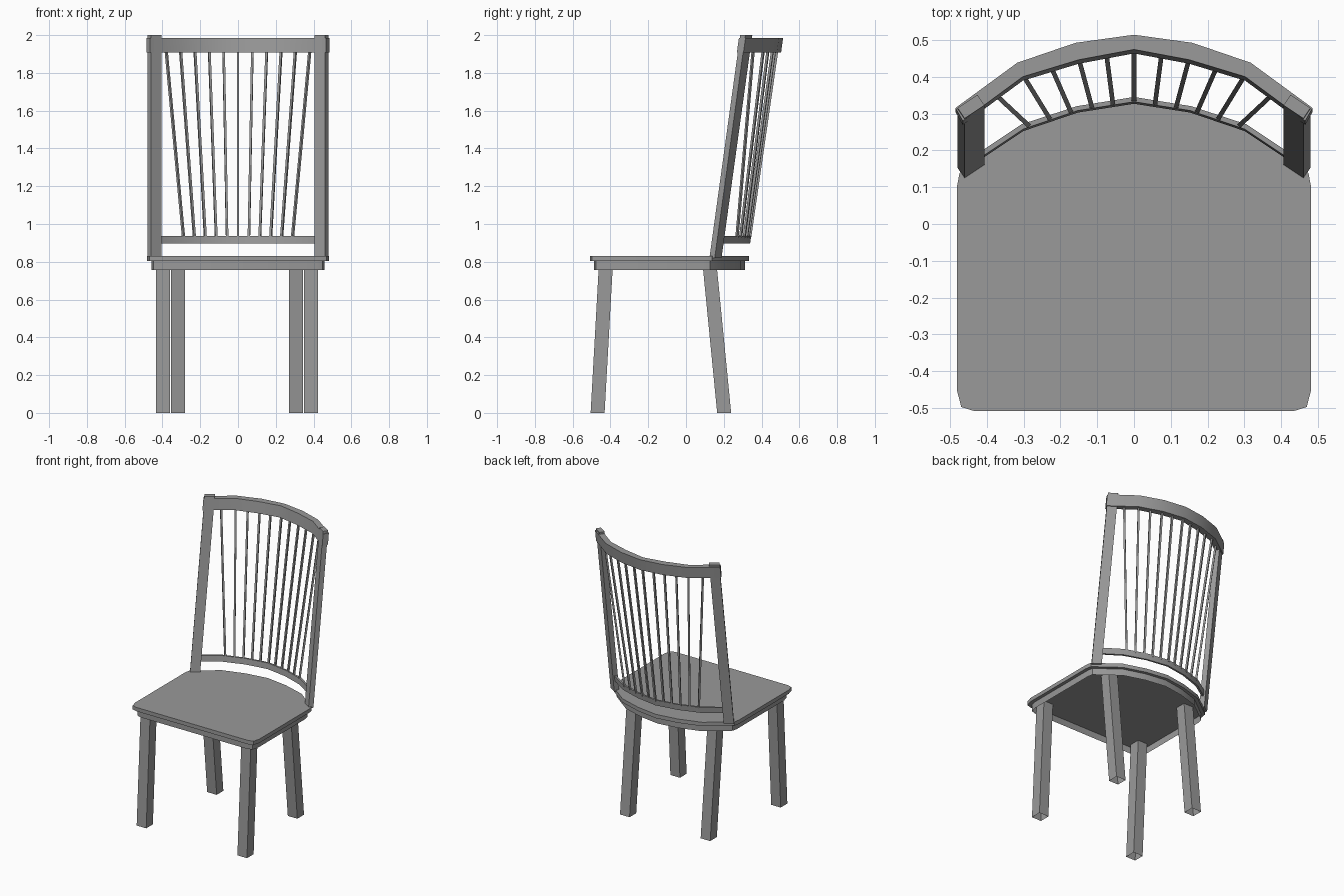
import bpy
import math
from mathutils import Vector

cube = bpy.data.objects.get("Cube")
if cube:
    bpy.data.objects.remove(cube, do_unlink=True)

# One plain grey for the whole chair
GREY = (0.32, 0.32, 0.32, 1)
grey = bpy.data.materials.new("grey_paint")
grey.use_nodes = True
grey.diffuse_color = GREY
grey.node_tree.nodes["Principled BSDF"].inputs["Base Color"].default_value = GREY

LEAN = 0.138  # backward lean of the backrest per unit of height


def loft(name, low, high, z0, z1, bottom=True, top=True, smooth=False):
    """Join a lower and an upper outline (counter-clockwise) into a solid."""
    n = len(low)
    verts = [(x, y, z0) for x, y in low] + [(x, y, z1) for x, y in high]
    faces = [(i, (i + 1) % n, n + (i + 1) % n, n + i) for i in range(n)]
    if bottom:
        faces.append(tuple(reversed(range(n))))
    if top:
        faces.append(tuple(range(n, 2 * n)))
    mesh = bpy.data.meshes.new(name)
    mesh.from_pydata(verts, [], faces)
    mesh.materials.append(grey)
    obj = bpy.data.objects.new(name, mesh)
    bpy.context.collection.objects.link(obj)
    if smooth:
        bpy.ops.object.select_all(action="DESELECT")
        obj.select_set(True)
        bpy.context.view_layer.objects.active = obj
        bpy.ops.object.shade_smooth_by_angle(angle=math.radians(25))
    return obj


def mirrored(half):
    """Complete a right-to-middle half path with its mirror image."""
    return half + [(-x, y) for x, y in reversed(half) if x > 0]


def shift(loop, dy):
    return [(x, y + dy) for x, y in loop]


def flip(loop):
    return [(-x, y) for x, y in reversed(loop)]


def height_on(path, x):
    """Find y on a path that runs from +x to -x."""
    for (xa, ya), (xb, yb) in zip(path, path[1:]):
        if xb <= x <= xa:
            return ya + (yb - ya) * (x - xa) / (xb - xa)
    return path[0][1]


# Seat slab with a curved rear edge, and the hollow apron below it
seat_outline = mirrored([(0.434, -0.508), (0.469, -0.497), (0.481, -0.451),
                         (0.481, 0.1), (0.474, 0.138), (0.31, 0.262),
                         (0.155, 0.31), (0, 0.333)])
apron_outline = [(x * 0.952, (y + 0.088) * 0.95 - 0.088) for x, y in seat_outline]
loft("seat", seat_outline, seat_outline, 0.803, 0.83, smooth=True)
loft("apron", apron_outline, apron_outline, 0.757, 0.805,
     bottom=False, top=False, smooth=True)


# Splayed square legs, front pair set wider than the back pair
def leg(name, x, y_foot, y_top):
    r = 0.037
    square = [(x - r, -r), (x + r, -r), (x + r, r), (x - r, r)]
    loft(name, shift(square, y_foot), shift(square, y_top), 0, 0.805, bottom=False)


for side, s in (("left", 1), ("right", -1)):
    leg("front_leg_" + side, s * 0.391 - 0.005, -0.468, -0.423)
    leg("back_leg_" + side, s * 0.313 - 0.005, 0.202, 0.123)

# Leaning back posts, turned to follow the curve of the rails
post = [(0.406, 0.16), (0.46, 0.124), (0.479, 0.152), (0.425, 0.188)]
post_top = shift(post, LEAN * 1.18)
loft("back_post_left", post, post_top, 0.82, 2)
loft("back_post_right", flip(post), flip(post_top), 0.82, 2)


# Curved rails
def rail(name, front, back, z0, z1):
    loop = back + front[::-1]
    loft(name, shift(loop, LEAN * (z0 - z1)), loop, z0, z1, smooth=True)


top_front = mirrored([(0.465, 0.28), (0.302, 0.4), (0.15, 0.446), (0, 0.474)])
top_back = mirrored([(0.485, 0.315), (0.317, 0.438), (0.159, 0.492), (0, 0.514)])
low_front = mirrored([(0.425, 0.175), (0.3, 0.258), (0.153, 0.308), (0, 0.332)])
low_back = mirrored([(0.433, 0.186), (0.305, 0.271), (0.155, 0.32), (0, 0.345)])
rail("top_rail", top_front, top_back, 1.907, 1.985)
rail("lower_rail", low_front, low_back, 0.896, 0.936)

# Fan of thin spindles between the rails
COUNT = 11
for i in range(COUNT):
    t = 2 * i / (COUNT - 1) - 1
    xa, xb = 0.288 * t, 0.38 * t
    ya = (height_on(low_front, xa) + height_on(low_back, xa)) / 2
    yb = (height_on(top_front, xb) + height_on(top_back, xb)) / 2 - 0.012
    turn = Vector((xb - xa, yb - ya)).angle_signed(Vector((0, 1)))
    r = 0.0062
    corners = [(-r, -r), (r, -r), (r, r), (-r, r)]
    c, s = math.cos(turn), math.sin(turn)
    square = [(c * u - s * v, s * u + c * v) for u, v in corners]
    loft("spindle_%d" % (i + 1),
         [(u + xa, v + ya) for u, v in square],
         [(u + xb, v + yb) for u, v in square], 0.925, 1.915)
